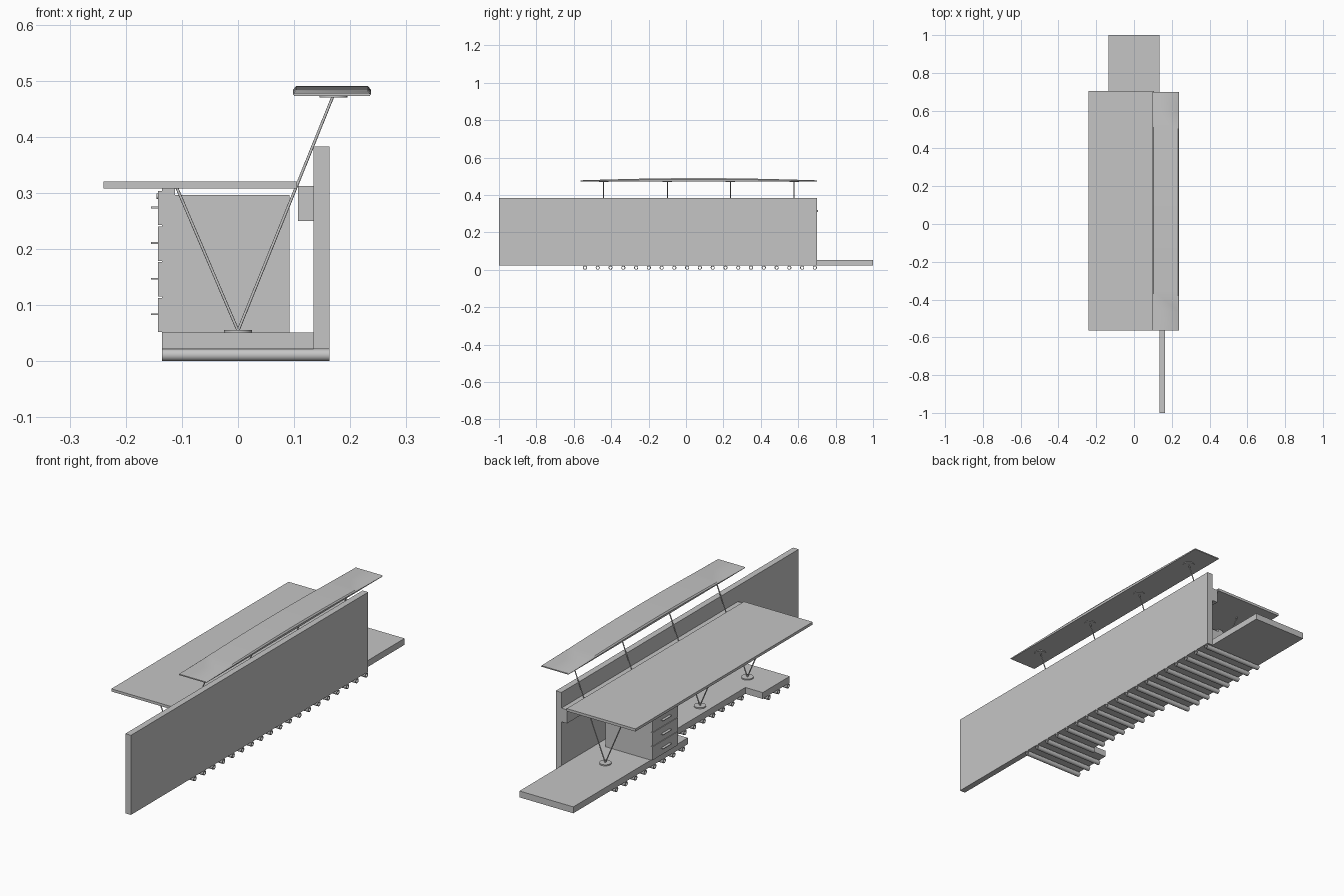
import bpy, bmesh, math
from mathutils import Vector

if "Cube" in bpy.data.objects:
    bpy.data.objects.remove(bpy.data.objects["Cube"])

grey = bpy.data.materials.new("light grey")
grey.use_nodes = True
COLOUR = (0.56, 0.56, 0.56, 1)
grey.diffuse_color = COLOUR
grey.node_tree.nodes["Principled BSDF"].inputs["Base Color"].default_value = COLOUR


def finish(name, bm, smooth=False):
    bmesh.ops.recalc_face_normals(bm, faces=bm.faces)
    mesh = bpy.data.meshes.new(name)
    bm.to_mesh(mesh)
    bm.free()
    mesh.materials.append(grey)
    ob = bpy.data.objects.new(name, mesh)
    bpy.context.collection.objects.link(ob)
    if smooth:
        bpy.ops.object.select_all(action='DESELECT')
        ob.select_set(True)
        bpy.context.view_layer.objects.active = ob
        bpy.ops.object.shade_smooth_by_angle(angle=math.radians(35))
    return ob


def box(name, x, y, z):
    bm = bmesh.new()
    bmesh.ops.create_cube(bm, size=1)
    for v in bm.verts:
        v.co = Vector([(a + b) / 2 + c * (b - a) for c, (a, b) in zip(v.co, (x, y, z))])
    return finish(name, bm)


def rod(name, a, b, r, sides=12):
    a, b = Vector(a), Vector(b)
    bm = bmesh.new()
    bmesh.ops.create_cone(bm, cap_ends=True, segments=sides, radius1=r, radius2=r,
                          depth=(b - a).length)
    bm.transform((b - a).to_track_quat('Z', 'Y').to_matrix().to_4x4())
    bmesh.ops.translate(bm, verts=bm.verts, vec=(a + b) / 2)
    return finish(name, bm, True)


def tube(name, x0, x1, y, z, r, r_in, sides=16):
    # Hollow pipe running along x
    bm = bmesh.new()
    rings = []
    for x, rad in ((x0, r), (x1, r), (x1, r_in), (x0, r_in)):
        rings.append([bm.verts.new((x, y + rad * math.cos(2 * math.pi * i / sides),
                                    z + rad * math.sin(2 * math.pi * i / sides)))
                      for i in range(sides)])
    for k in range(4):
        p, q = rings[k], rings[(k + 1) % 4]
        for i in range(sides):
            j = (i + 1) % sides
            bm.faces.new((p[i], p[j], q[j], q[i]))
    return finish(name, bm, True)


# Tall back panel and the rail fixed to it
box("tall_panel", (0.135, 0.163), (-1, 0.70), (0.022, 0.383))
box("panel_rail", (0.107, 0.135), (-0.565, 0.70), (0.25, 0.312))

# Platform with a notch cut into its open side
NOTCH_X, NOTCH_Y0, NOTCH_Y1 = -0.048, -0.357, 0.18
outline = [(0.135, -0.55), (0.135, 1), (-0.135, 1), (-0.135, NOTCH_Y1), (NOTCH_X, NOTCH_Y1),
           (NOTCH_X, NOTCH_Y0), (-0.135, NOTCH_Y0), (-0.135, -0.55)]
bm = bmesh.new()
face = bm.faces.new([bm.verts.new((x, y, 0.022)) for x, y in outline])
top = bmesh.ops.extrude_face_region(bm, geom=[face])
bmesh.ops.translate(bm, vec=(0, 0, 0.029),
                    verts=[g for g in top["geom"] if isinstance(g, bmesh.types.BMVert)])
finish("platform", bm)

# Row of pipes under the platform
for i in range(19):
    y = -0.54 + i * 1.229 / 18
    x0 = NOTCH_X if NOTCH_Y0 < y < NOTCH_Y1 else -0.135
    tube(f"floor_pipe_{i + 1}", x0, 0.163, y, 0.011, 0.011, 0.007)

# Tabletop
box("tabletop", (-0.24, 0.105), (-0.565, 0.705), (0.308, 0.32))

# V-shaped supports: short leg to the tabletop, long pole to the canopy
for i, y in enumerate((-0.44, -0.1, 0.237, 0.578), 1):
    rod(f"foot_disc_{i}", (0, y, 0.051), (0, y, 0.056), 0.025, 24)
    rod(f"table_leg_{i}", (0, y, 0.054), (-0.109, y, 0.309), 0.0025)
    rod(f"canopy_pole_{i}", (0, y, 0.054), (0.17, y, 0.474), 0.0025)
    rod(f"canopy_disc_{i}", (0.17, y, 0.470), (0.17, y, 0.474), 0.025, 24)

# Drawer cabinet
box("cabinet", (-0.135, 0.092), (0.26, 0.445), (0.051, 0.296))
box("cabinet_front_frame", (-0.135, -0.112), (0.26, 0.445), (0.296, 0.308))
for i in range(4):
    z = 0.052 + i * 0.0635
    box(f"drawer_front_{i + 1}", (-0.143, -0.135), (0.262, 0.443), (z, z + 0.061))
    box(f"drawer_handle_{i + 1}", (-0.155, -0.143), (0.322, 0.382), (z + 0.030, z + 0.033))
rod("drawer_lock", (-0.143, 0.40, 0.294), (-0.145, 0.40, 0.294), 0.005)

# Canopy: flat underside, gently arched top with softened long edges
bm = bmesh.new()
sections = []
STEPS = 12
for i in range(STEPS + 1):
    t = i / STEPS
    y = -0.565 + 1.265 * t
    h = 0.005 + 0.012 * math.sin(math.pi * t)
    profile = [(0.100, 0), (0.235, 0), (0.237, h * 0.6), (0.232, h), (0.103, h), (0.098, h * 0.6)]
    sections.append([bm.verts.new((x, y, 0.473 + z)) for x, z in profile])
for a, b in zip(sections, sections[1:]):
    for k in range(6):
        n = (k + 1) % 6
        bm.faces.new((a[k], a[n], b[n], b[k]))
bm.faces.new(sections[0])
bm.faces.new(sections[-1])
finish("canopy", bm, True)
